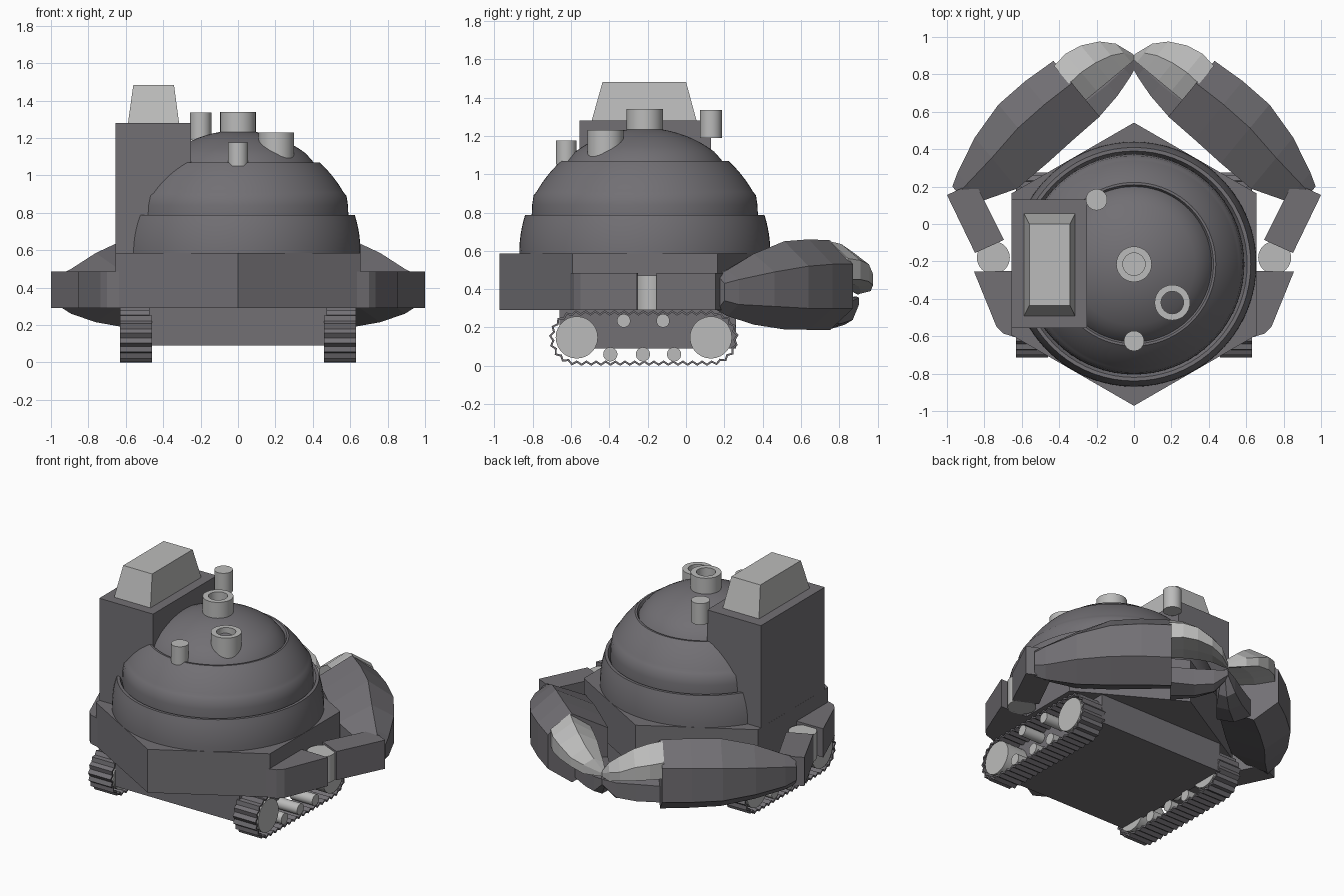
import bpy, bmesh, math
from mathutils import Vector

if "Cube" in bpy.data.objects:
    bpy.data.objects.remove(bpy.data.objects["Cube"])


def material(name, col):
    m = bpy.data.materials.new(name)
    m.diffuse_color = (*col, 1)
    m.use_nodes = True
    m.node_tree.nodes["Principled BSDF"].inputs["Base Color"].default_value = m.diffuse_color
    return m


DARK = material("dark grey", (0.168, 0.161, 0.175))
LIGHT = material("light grey", (0.50, 0.50, 0.495))
CY = -0.215  # hull and dome centre along y


def finish(name, bm, mat, smooth=False):
    bmesh.ops.recalc_face_normals(bm, faces=bm.faces[:])
    me = bpy.data.meshes.new(name)
    bm.to_mesh(me)
    bm.free()
    me.materials.append(mat)
    if smooth:
        me.shade_smooth()
        me.set_sharp_from_angle(angle=math.radians(35))
    ob = bpy.data.objects.new(name, me)
    bpy.context.collection.objects.link(ob)
    return ob


def loft(name, rings, mat, smooth=False, closed=False):
    """Skin equal-length rings of points; cap the ends unless closed."""
    bm = bmesh.new()
    vs = [[bm.verts.new(p) for p in r] for r in rings]
    n = len(rings[0])
    pairs = list(zip(vs, vs[1:])) + ([(vs[-1], vs[0])] if closed else [])
    for a, b in pairs:
        for i in range(n):
            j = (i + 1) % n
            bm.faces.new((a[i], a[j], b[j], b[i]))
    if not closed:
        bm.faces.new(vs[0])
        bm.faces.new(vs[-1])
    return finish(name, bm, mat, smooth)


def prism(name, pts, z0, z1, mat):
    return loft(name, [[(x, y, z) for x, y in pts] for z in (z0, z1)], mat)


def rect(x0, x1, y0, y1, z):
    return [(x0, y0, z), (x1, y0, z), (x1, y1, z), (x0, y1, z)]


def box(name, x0, x1, y0, y1, z0, z1, mat):
    return loft(name, [rect(x0, x1, y0, y1, z) for z in (z0, z1)], mat)


def circle(x, y, z, r, n=32):
    return [(x + r * math.cos(2 * math.pi * i / n), y + r * math.sin(2 * math.pi * i / n), z)
            for i in range(n)]


def turned(name, x, y, profile, mat, n=32):
    return loft(name, [circle(x, y, z, r, n) for r, z in profile], mat, True)


def side(s):
    return "right" if s > 0 else "left"


# hexagonal hull and lower chassis
hexa = [(0.757 * math.sin(math.pi * i / 3), CY + 0.757 * math.cos(math.pi * i / 3)) for i in range(6)]
prism("hull", hexa, 0.29, 0.585, DARK)
box("chassis", -0.475, 0.475, -0.66, 0.26, 0.09, 0.30, DARK)


# stepped dome in three bands
def band(R, z0, z1, n):
    zs = [z0 + (z1 - z0) * i / n for i in range(n + 1)]
    return [(max(0.004, math.sqrt(max(0, R * R - (z - 0.59) ** 2))), z) for z in zs]


dome = band(0.655, 0.58, 0.788, 6) + [(0.605, 0.788), (0.59, 0.76), (0.59, 0.79)]
dome += [(0.588, 0.84), (0.58, 0.89)] + band(0.648, 0.91, 1.068, 8)
dome += [(0.425, 1.068), (0.415, 1.05), (0.40, 1.075)]
a0 = math.asin(0.50 / 0.65)
dome += [(max(0.004, 0.62 * math.cos(a)), 0.59 + 0.65 * math.sin(a))
         for a in [a0 + (math.pi / 2 - a0) * i / 10 for i in range(1, 11)]]
turned("dome", 0, CY, dome, DARK, 72)

# side tower with tapered cap
box("tower", -0.655, -0.25, -0.557, 0.13, 0.58, 1.28, DARK)
loft("tower_cap", [rect(-0.588, -0.315, -0.492, 0.055, 1.28),
                   rect(-0.56, -0.342, -0.435, 0.0, 1.482)], LIGHT)

# hatch rings and posts on the dome
turned("top_hatch", 0, CY, [(0.095, 1.18), (0.095, 1.34), (0.06, 1.34), (0.06, 1.25)], LIGHT)
loft("front_hatch", [circle(0.205, -0.42, z, r) for r, z in
                     ((0.095, 1.07), (0.095, 1.23), (0.06, 1.23), (0.06, 1.07))],
     LIGHT, True, True)
turned("rear_post", -0.2, 0.13, [(0.057, 1.19), (0.057, 1.335)], LIGHT)
turned("front_post", 0, -0.625, [(0.054, 1.05), (0.054, 1.175)], LIGHT)

# tracks with a zigzag belt and wheels
Y0, Y1, ZC = -0.57, 0.13, 0.145
SPAN = Y1 - Y0


def belt_point(t, r, R=0.1375):
    arc = math.pi * R
    d = t * 2 * (SPAN + arc)
    if d < SPAN:
        return Y0 + d, ZC - r
    d -= SPAN
    if d < arc:
        a = -math.pi / 2 + d / R
        return Y1 + r * math.cos(a), ZC + r * math.sin(a)
    d -= arc
    if d < SPAN:
        return Y1 - d, ZC + r
    a = math.pi / 2 + (d - SPAN) / R
    return Y0 + r * math.cos(a), ZC + r * math.sin(a)


WHEELS = [(Y0, 0.148, 0.11), (Y1, 0.148, 0.11), (-0.395, 0.06, 0.037), (-0.225, 0.06, 0.037),
          (-0.062, 0.06, 0.037), (-0.325, 0.235, 0.035), (-0.12, 0.235, 0.035)]
for s in (-1, 1):
    N = 90
    rings = []
    for i in range(N):
        r = 0.145 if i % 2 else 0.129
        (ya, za), (yb, zb) = belt_point(i / N, r), belt_point(i / N, r - 0.012)
        rings.append([(s * 0.46, ya, za), (s * 0.63, ya, za), (s * 0.63, yb, zb), (s * 0.46, yb, zb)])
    loft(side(s) + "_track_belt", rings, DARK, closed=True)
    for k, (y, z, r) in enumerate(WHEELS):
        loft(f"{side(s)}_wheel_{k + 1}",
             [[(s * x, y + p[0], z + p[1]) for p in circle(0, 0, 0, r, 28)] for x in (0.46, 0.628)],
             LIGHT, True)

# arms and claws, written for the left side along the claw axis
BASE = Vector((-0.90, 0.13))
U = Vector((0.77, 0.638)).normalized()
W = Vector((-U.y, U.x))


def claw(name, sections, s, mat, ridge=0.5):
    """sections: distance along, inner w, outer w, bottom, low edge, high edge, top"""
    rings = []
    for d, wi, wo, zb, zl, zh, zt in sections:
        wm = wi + (wo - wi) * ridge
        ring_pts = []
        for w, z in ((wi, zl), (wm, zb), (wo, zl), (wo, zh), (wm, zt), (wi, zh)):
            p = BASE + U * d + W * w
            ring_pts.append((-s * p.x, p.y, z))
        rings.append(ring_pts)
    loft(name, rings, mat)


SHELL = [(-0.01, -0.025, 0.10, 0.29, 0.34, 0.43, 0.475),
         (0.06, -0.06, 0.14, 0.26, 0.32, 0.45, 0.50),
         (0.25, -0.13, 0.225, 0.215, 0.31, 0.49, 0.585),
         (0.46, -0.128, 0.28, 0.19, 0.30, 0.52, 0.65),
         (0.65, -0.12, 0.285, 0.188, 0.30, 0.53, 0.66),
         (0.835, -0.115, 0.272, 0.188, 0.30, 0.53, 0.655)]
# the jaw fills the inner half, the finger hooks over the outer half
LOWER = [(0.83, -0.115, 0.10, 0.188, 0.22, 0.33, 0.35),
         (0.98, -0.09, 0.07, 0.19, 0.22, 0.335, 0.35),
         (1.10, -0.055, 0.05, 0.215, 0.24, 0.34, 0.355),
         (1.187, -0.018, 0.02, 0.31, 0.32, 0.355, 0.362)]
UPPER = [(0.82, 0.0, 0.25, 0.44, 0.45, 0.56, 0.65),
         (0.91, 0.0, 0.26, 0.44, 0.45, 0.55, 0.635),
         (1.00, 0.0, 0.242, 0.43, 0.44, 0.53, 0.60),
         (1.09, 0.0, 0.195, 0.415, 0.42, 0.48, 0.54),
         (1.15, 0.0, 0.13, 0.385, 0.39, 0.45, 0.485),
         (1.185, 0.0, 0.03, 0.372, 0.376, 0.40, 0.41)]
SHOULDER = [(0.62, -0.25), (0.855, -0.255), (0.735, -0.55), (0.70, -0.585), (0.62, -0.61)]
FOREARM = [(1.0, 0.155), (0.85, 0.225), (0.695, -0.085), (0.85, -0.155)]
for s in (-1, 1):
    n = side(s)
    prism(n + "_shoulder", [(s * x, y) for x, y in SHOULDER], 0.29, 0.485, DARK)
    turned(n + "_elbow_joint", s * 0.752, -0.18, [(0.088, 0.29), (0.088, 0.472)], LIGHT)
    prism(n + "_forearm", [(s * x, y) for x, y in FOREARM], 0.29, 0.485, DARK)
    claw(n + "_claw_shell", SHELL, s, DARK, 0.6)
    claw(n + "_claw_lower_jaw", LOWER, s, DARK)
    claw(n + "_claw_upper_finger", UPPER, s, LIGHT)
